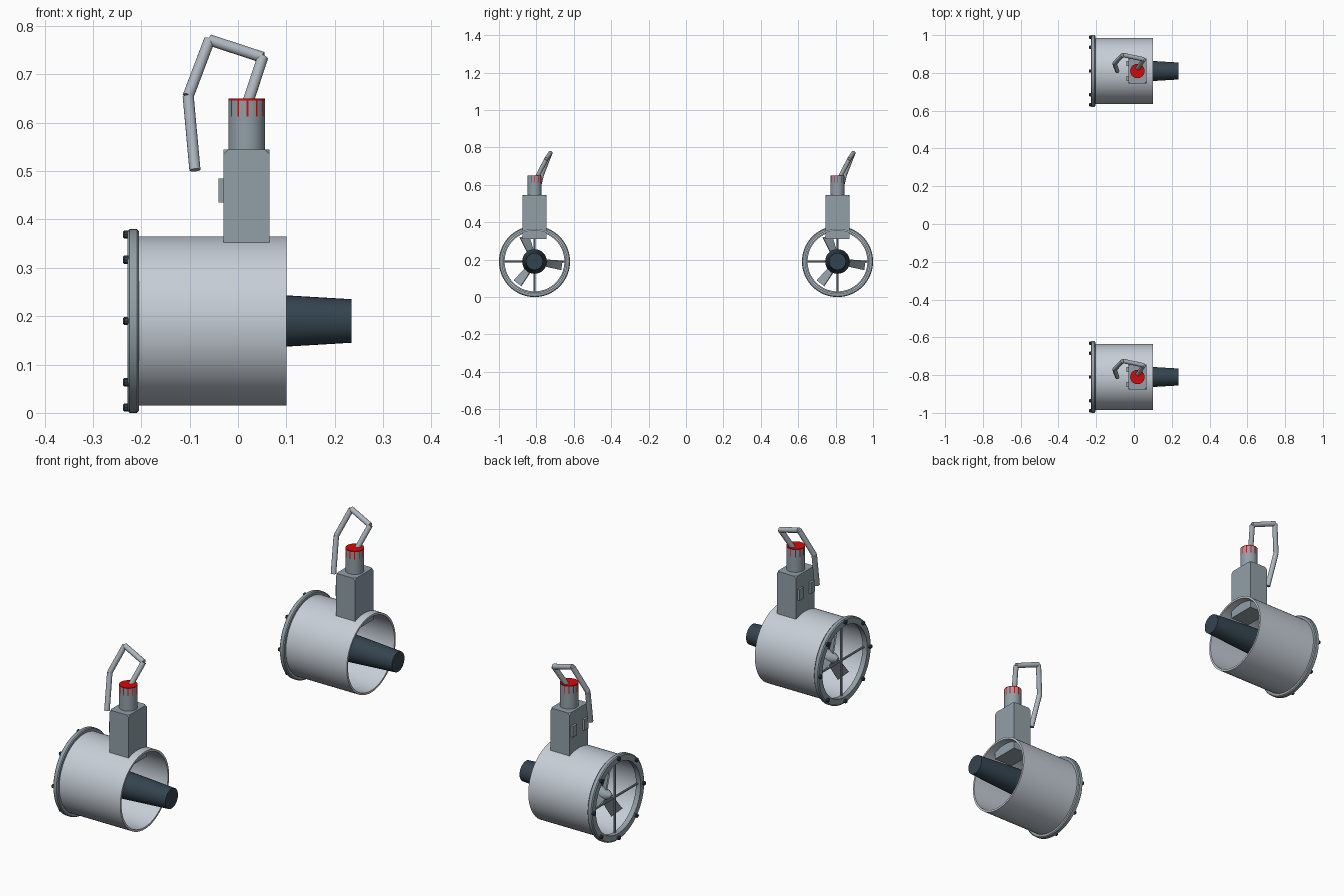
import bpy, bmesh, math
from mathutils import Vector, Matrix

if "Cube" in bpy.data.objects:
    bpy.data.objects.remove(bpy.data.objects["Cube"])


def material(name, r, g, b):
    lin = lambda c: ((c / 255 + 0.055) / 1.055) ** 2.4 if c > 10 else c / 255 / 12.92
    m = bpy.data.materials.new(name)
    m.diffuse_color = (lin(r), lin(g), lin(b), 1)
    m.use_nodes = True
    m.node_tree.nodes["Principled BSDF"].inputs["Base Color"].default_value = m.diffuse_color
    return m


LIGHT = material("light_grey", 198, 206, 215)
STEEL = material("steel_grey", 146, 160, 167)
PIPE = material("cable_grey", 172, 182, 190)
DARK = material("dark_slate", 52, 68, 79)
RED = material("red", 215, 8, 8)

ZC = 0.19           # height of the duct axis
PX = 0.018          # x of the vertical post


def finish(bm, name, mats, angle=35):
    bmesh.ops.recalc_face_normals(bm, faces=bm.faces)
    me = bpy.data.meshes.new(name)
    bm.to_mesh(me)
    bm.free()
    ob = bpy.data.objects.new(name, me)
    bpy.context.collection.objects.link(ob)
    for m in mats:
        me.materials.append(m)
    bpy.ops.object.select_all(action='DESELECT')
    ob.select_set(True)
    bpy.context.view_layer.objects.active = ob
    bpy.ops.object.shade_smooth_by_angle(angle=math.radians(angle))
    return ob


def lathe(name, profile, start, direction, mats, seg=32, closed=False, rule=None):
    """Spin (distance along axis, radius) points; closed profiles make rings."""
    rot = Vector(direction).to_track_quat('Z', 'Y').to_matrix().to_4x4()
    mat = Matrix.Translation(start) @ rot
    bm = bmesh.new()
    rings = []
    for d, r in profile:
        rings.append([bm.verts.new(mat @ Vector((r * math.cos(math.tau * i / seg),
                                                 r * math.sin(math.tau * i / seg), d)))
                      for i in range(seg)])
    n = len(rings)
    for k in range(n if closed else n - 1):
        a, b = rings[k], rings[(k + 1) % n]
        for i in range(seg):
            j = (i + 1) % seg
            f = bm.faces.new((a[i], a[j], b[j], b[i]))
            f.material_index = rule(k, i) if rule else 0
    if not closed:
        for k, ring in ((-1, rings[0]), (n, rings[-1])):
            f = bm.faces.new(ring)
            f.material_index = rule(k, 0) if rule else 0
    return finish(bm, name, mats)


def rod(name, a, b, r, mat, seg=16):
    a, b = Vector(a), Vector(b)
    return lathe(name, [(0, r), ((b - a).length, r)], a, b - a, [mat], seg)


def box(name, lo, hi, mat, cut=0):
    lo, hi = Vector(lo), Vector(hi)
    bm = bmesh.new()
    bmesh.ops.create_cube(bm, size=1, matrix=Matrix.Translation((lo + hi) / 2)
                          @ Matrix.Diagonal((hi - lo).to_4d()))
    if cut:  # clip the top corners
        top = [v for v in bm.verts if v.co.z > hi.z - 1e-4]
        bmesh.ops.bevel(bm, geom=top, offset=cut, segments=1, affect='VERTICES')
    return finish(bm, name, [mat], 20)


def blade(name, angle, cy):
    """Twisted propeller blade pointing out from the hub."""
    bm = bmesh.new()
    rows = []
    for r, w, pitch in ((0.02, 0.022, 55), (0.085, 0.026, 42), (0.148, 0.028, 30)):
        p = math.radians(pitch)
        along = Vector((math.sin(p), 0, math.cos(p)))
        thick = Vector((math.cos(p), 0, -math.sin(p))) * 0.003
        rows.append([bm.verts.new(Vector((0, r, 0)) + along * w * s + thick * t)
                     for s, t in ((-1, -1), (1, -1), (1, 1), (-1, 1))])
    for a, b in zip(rows, rows[1:]):
        for i in range(4):
            j = (i + 1) % 4
            bm.faces.new((a[i], a[j], b[j], b[i]))
    bm.faces.new(rows[0])
    bm.faces.new(rows[-1])
    bm.transform(Matrix.Translation((-0.155, cy, ZC))
                 @ Matrix.Rotation(math.radians(angle), 4, 'X'))
    return finish(bm, name, [STEEL])


def thruster(side, cy):
    X = (1, 0, 0)
    axis = lambda x: (x, cy, ZC)

    # Duct and rounded front flange
    lathe(side + "_duct", [(0, 0.175), (0.31, 0.175), (0.31, 0.166), (0, 0.166)],
          axis(-0.21), X, [LIGHT], 64, True)
    lathe(side + "_flange", [(0, 0.160), (0, 0.185), (0.004, 0.19), (0.019, 0.19),
                             (0.023, 0.186), (0.023, 0.160)],
          axis(-0.228), X, [STEEL], 64, True)
    for i in range(8):
        a = math.tau * i / 8
        y, z = cy + 0.179 * math.cos(a), ZC + 0.179 * math.sin(a)
        lathe(side + "_bolt", [(0, 0.006), (0.003, 0.009), (0.012, 0.009)],
              (-0.238, y, z), X, [DARK], 10)

    # Guard bars across the intake
    for dy, dz in ((0.165, 0), (0, 0.165)):
        rod(side + "_guard_bar", (-0.21, cy - dy, ZC - dz), (-0.21, cy + dy, ZC + dz),
            0.005, STEEL, 10)

    # Motor, hub and propeller
    lathe(side + "_motor", [(0, 0.066), (0.355, 0.045)], axis(-0.12), X, [DARK])
    lathe(side + "_hub", [(0, 0.008), (0.02, 0.022), (0.075, 0.034)],
          axis(-0.195), X, [STEEL], 24)
    for i in range(3):
        blade(side + "_blade", -8 + 120 * i, cy)

    # Mounting block with two small plates
    box(side + "_mount", (-0.03, cy - 0.065, 0.31), (0.065, cy + 0.065, 0.545), STEEL, 0.01)
    for dy in (-0.04, 0.04):
        box(side + "_side_plate", (-0.04, cy + dy - 0.014, 0.435),
            (-0.029, cy + dy + 0.014, 0.485), STEEL)

    # Post with red cap and marks running down from it
    def cap_rule(k, i):
        return int(k >= 2 or (k == 1 and i % 5 == 0))
    lathe(side + "_post", [(0, 0.038), (0.073, 0.038), (0.106, 0.038), (0.11, 0.038)],
          (PX, cy, 0.54), (0, 0, 1), [STEEL, RED], 60, rule=cap_rule)

    # Bent cable
    path = [(0.018, 0.01, 0.635), (0.051, 0.062, 0.735), (-0.059, 0.085, 0.771),
            (-0.103, 0.04, 0.655), (-0.089, 0.0, 0.502)]
    pts = [Vector((x, cy + y, z)) for x, y, z in path]
    for a, b in zip(pts, pts[1:]):
        rod(side + "_cable", a, b, 0.0115, PIPE)


thruster("near", -0.81)
thruster("far", 0.81)
